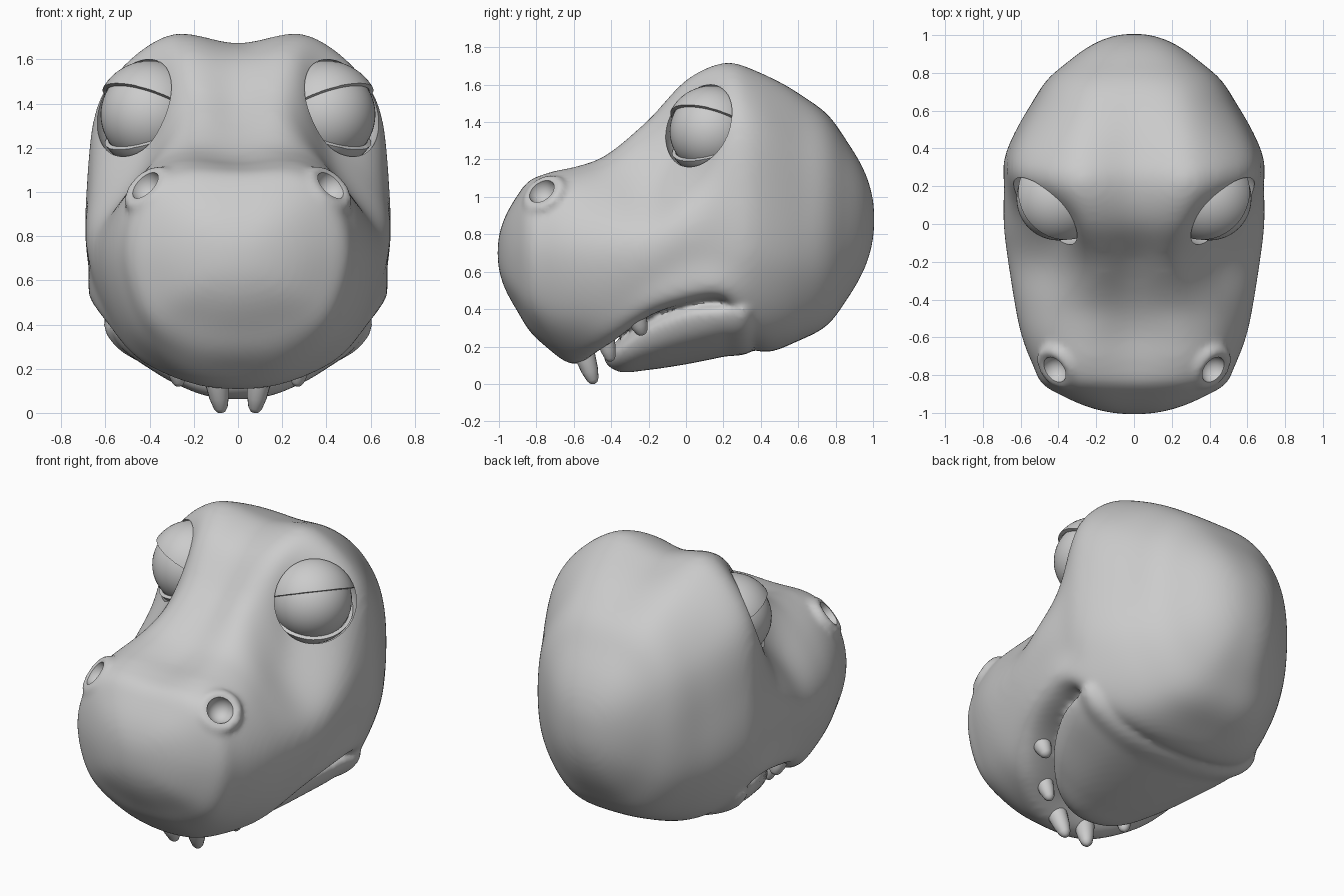
import bpy, bmesh, math
from mathutils import Vector, Matrix

if "Cube" in bpy.data.objects:
    bpy.data.objects.remove(bpy.data.objects["Cube"])


def catmull(a, b, c, d, t):
    return 0.5 * (2 * b + (c - a) * t + (2 * a - 5 * b + 4 * c - d) * t * t
                  + (3 * b - a - 3 * c + d) * t ** 3)


def ring(y, pts, steps=6):
    """Smooth closed ring from a half section running top to bottom."""
    full = pts + [(-x, z) for x, z in pts[-2:0:-1]]
    v = [Vector((x, y, z)) for x, z in full]
    n = len(v)
    return [catmull(v[i - 1], v[i], v[(i + 1) % n], v[(i + 2) % n], k / steps)
            for i in range(n) for k in range(steps)]


def mesh_object(name, bm):
    me = bpy.data.meshes.new(name)
    bm.to_mesh(me)
    bm.free()
    ob = bpy.data.objects.new(name, me)
    bpy.context.collection.objects.link(ob)
    return ob


def loft(name, front, sections, back, steps=7, blunt=2.0):
    """Skin smooth rings between a front pole and a back pole."""
    rings = [ring(y, p) for y, p in sections]
    n = len(rings[0])

    def ghost(pole, r):
        return [Vector((-p.x * blunt, p.y, pole.z - (p.z - pole.z) * blunt)) for p in r]
    f, b = Vector(front), Vector(back)
    rows = [ghost(f, rings[0]), [f] * n] + rings + [[b] * n, ghost(b, rings[-1])]
    bm = bmesh.new()
    grid = []
    for i in range(1, len(rows) - 2):
        for k in range(steps + (i == len(rows) - 3)):
            grid.append([bm.verts.new(catmull(*[rows[i + o][j] for o in (-1, 0, 1, 2)], k / steps))
                         for j in range(n)])
    for r, s in zip(grid, grid[1:]):
        for j in range(n):
            bm.faces.new((r[j], r[(j + 1) % n], s[(j + 1) % n], s[j]))
    bmesh.ops.remove_doubles(bm, verts=bm.verts, dist=1e-4)
    bmesh.ops.recalc_face_normals(bm, faces=bm.faces)
    return mesh_object(name, bm)


def activate(ob):
    bpy.ops.object.select_all(action='DESELECT')
    ob.select_set(True)
    bpy.context.view_layer.objects.active = ob


def apply_mod(ob, kind, **props):
    activate(ob)
    m = ob.modifiers.new(kind, kind)
    for k, v in props.items():
        setattr(m, k, v)
    bpy.ops.object.modifier_apply(modifier=m.name)


def smooth(ob, angle=40):
    activate(ob)
    bpy.ops.object.shade_smooth_by_angle(angle=math.radians(angle))


def ball(name, centre, r, scale=(1, 1, 1), rot=Matrix()):
    bm = bmesh.new()
    mat = Matrix.Translation(centre) @ rot @ Matrix.Diagonal((*scale, 1))
    bmesh.ops.create_uvsphere(bm, u_segments=48, v_segments=28, radius=r, matrix=mat)
    return mesh_object(name, bm)


def facing(d):
    return Vector(d).to_track_quat('Z', 'Y').to_matrix().to_4x4()


# skull and snout: y, top z, five (x, z) side points, bottom z
SECTIONS = [
    (-.88, 1.04, .24, 1.03, .38, .93, .44, .72, .37, .48, .19, .38, .35),
    (-.75, 1.11, .27, 1.12, .45, 1.0, .535, .72, .44, .39, .23, .23, .20),
    (-.58, 1.14, .26, 1.16, .48, 1.02, .60, .72, .50, .36, .26, .15, .10),
    (-.42, 1.21, .24, 1.22, .46, 1.05, .63, .75, .56, .40, .39, .21, .25),
    (-.20, 1.38, .22, 1.40, .44, 1.08, .655, .80, .635, .54, .53, .365, .40),
    (.00, 1.59, .27, 1.61, .41, 1.29, .67, .92, .67, .65, .59, .435, .47),
    (.20, 1.67, .32, 1.71, .59, 1.44, .68, 1.0, .675, .66, .60, .455, .47),
    (.36, 1.65, .32, 1.67, .605, 1.43, .675, 1.05, .66, .63, .46, .27, .18),
    (.60, 1.55, .29, 1.53, .50, 1.29, .56, .95, .54, .60, .34, .29, .23),
    (.82, 1.36, .22, 1.32, .36, 1.16, .40, .90, .35, .62, .20, .43, .39),
]
head = loft("head", (0, -1.01, .70),
            [(s[0], [(0, s[1])] + [(s[i], s[i + 1]) for i in range(2, 12, 2)] + [(0, s[12])])
             for s in SECTIONS], (0, 1.01, .88))
apply_mod(head, 'REMESH', mode='VOXEL', voxel_size=.02)
apply_mod(head, 'SMOOTH', factor=.5, iterations=22)

# lower jaw: y, top z, bottom z, half width
SHAPE = [(0, 1.3), (.6, 1.2), (.93, .97), (1, .8), (.86, .42), (.5, .1), (0, 0)]
jaw = loft("lower_jaw", (0, -.44, .14),
           [(y, [(w * a, b + (t - b) * h) for a, h in SHAPE]) for y, t, b, w in
            [(-.36, .20, .065, .24), (-.2, .32, .075, .41), (0, .41, .105, .52),
             (.2, .43, .145, .575), (.36, .44, .18, .56)]], (0, .56, .40), blunt=1.3)

# raised nostril rims
NOSE_DIR = (.6, -.5, .62)
rims = []
for s in (-1, 1):
    bpy.ops.mesh.primitive_torus_add(major_radius=.095, minor_radius=.035,
                                     major_segments=32, minor_segments=12)
    rim = bpy.context.object
    rim.data.transform(Matrix.Translation((s * .405, -.755, 1.01))
                       @ facing((s * NOSE_DIR[0], *NOSE_DIR[1:])))
    rims.append(rim)

# fuse into one skin
activate(head)
for ob in [jaw] + rims:
    ob.select_set(True)
bpy.ops.object.join()
apply_mod(head, 'REMESH', mode='VOXEL', voxel_size=.016)
apply_mod(head, 'SMOOTH', factor=.5, iterations=10)

# eye sockets and nostril holes
for s in (-1, 1):
    for cutter in (ball("socket_cutter", (s * .405, .13, 1.35), .25),
                   ball("nostril_cutter", (s * .425, -.775, 1.035), .075, (1, 1, 1.1),
                        facing((s * NOSE_DIR[0], *NOSE_DIR[1:])))):
        cutter.hide_render = True
        apply_mod(head, 'BOOLEAN', object=cutter, operation='DIFFERENCE')
        bpy.data.objects.remove(cutter)
smooth(head, 45)


def lid(name, centre, s, offset, slope, keep_up):
    ob = ball(name, centre, .224)
    bm = bmesh.new()
    bm.from_mesh(ob.data)
    n = Vector((-slope * s * .76, slope * .65, 1)).normalized()
    bmesh.ops.bisect_plane(bm, geom=bm.verts[:] + bm.edges[:] + bm.faces[:],
                           plane_co=Vector(centre) + Vector((0, 0, offset)), plane_no=n,
                           clear_inner=keep_up, clear_outer=not keep_up)
    bm.to_mesh(ob.data)
    bm.free()
    apply_mod(ob, 'SOLIDIFY', thickness=.02, offset=1)
    smooth(ob)


# eyes with heavy lids, and fangs
for s, side in ((-1, "left"), (1, "right")):
    c = (s * .40, .135, 1.35)
    smooth(ball(side + "_eye", c, .222))
    lid(side + "_upper_lid", c, s, .04, .5, True)
    lid(side + "_lower_lid", c, s, -.06, -.5, False)
    fangs = [((.11, -.57, .24), (.075, -.49, .0), .055),
             ((.30, -.45, .32), (.265, -.40, .12), .05),
             ((.46, -.29, .43), (.43, -.23, .26), .055)]
    for i, (base, tip, r) in enumerate(fangs, 1):
        a, b = Vector((s * base[0], *base[1:])), Vector((s * tip[0], *tip[1:]))
        rot = facing(b - a)
        L = (b - a).length
        bm = bmesh.new()
        profile = [(0, r), (.4 * L, r), (.7 * L, r * .82), (.9 * L, r * .58),
                   (.975 * L, r * .35), (L, .002)]
        loops = [[bm.verts.new(a + rot @ Vector((q * math.cos(k * math.pi / 8),
                                                 q * math.sin(k * math.pi / 8), h)))
                  for k in range(16)] for h, q in profile]
        for p, q in zip(loops, loops[1:]):
            for k in range(16):
                bm.faces.new((p[k], p[(k + 1) % 16], q[(k + 1) % 16], q[k]))
        bm.faces.new(loops[0][::-1])
        bm.faces.new(loops[-1])
        smooth(mesh_object(f"{side}_fang_{i}", bm), 60)
